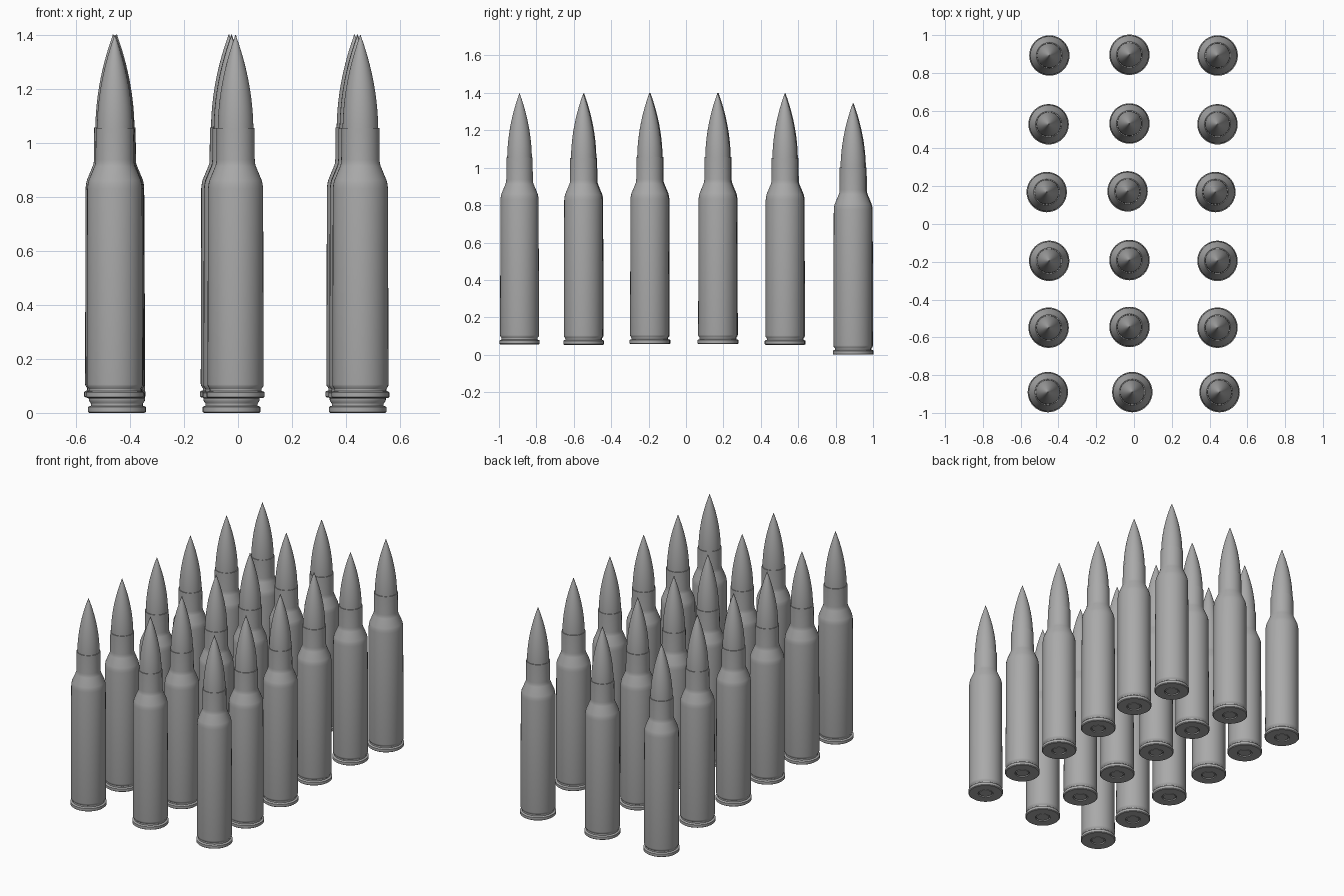
import bpy
import bmesh
import math

SIDES = 40

cube = bpy.data.objects.get("Cube")
if cube:
    bpy.data.objects.remove(cube, do_unlink=True)

metal = bpy.data.materials.new("grey metal")
metal.use_nodes = True
GREY = (0.4, 0.4, 0.4, 1)
metal.diffuse_color = GREY
metal.node_tree.nodes["Principled BSDF"].inputs["Base Color"].default_value = GREY


def lathe(name, profile):
    """Spin a (radius, height) profile about z and shade it by angle."""
    bm = bmesh.new()
    verts = [bm.verts.new((r, 0, z)) for r, z in profile]
    edges = [bm.edges.new(pair) for pair in zip(verts, verts[1:])]
    bmesh.ops.spin(bm, geom=verts + edges, cent=(0, 0, 0), axis=(0, 0, 1),
                   angle=math.tau, steps=SIDES, use_merge=False)
    bmesh.ops.remove_doubles(bm, verts=bm.verts, dist=1e-5)
    bmesh.ops.recalc_face_normals(bm, faces=bm.faces)
    mesh = bpy.data.meshes.new(name)
    bm.to_mesh(mesh)
    bm.free()
    mesh.materials.append(metal)
    obj = bpy.data.objects.new(name, mesh)
    bpy.context.collection.objects.link(obj)
    bpy.ops.object.select_all(action="DESELECT")
    obj.select_set(True)
    bpy.context.view_layer.objects.active = obj
    bpy.ops.object.shade_smooth_by_angle(angle=math.radians(32))
    return obj


# Case: primer pocket, rim, extractor groove, body, shoulder and neck
case = lathe("case", [
    (0, 0.008), (0.046, 0.008), (0.046, 0), (0.102, 0), (0.107, 0.004),
    (0.107, 0.021), (0.104, 0.024), (0.096, 0.026), (0.096, 0.034),
    (0.103, 0.044), (0.104, 0.05), (0.102, 0.775), (0.1, 0.792),
    (0.097, 0.805), (0.075, 0.858), (0.072, 0.868), (0.071, 0.882),
    (0.07, 1.0), (0.064, 1.0), (0.064, 0.985)])

# Primer: shallow disc seated in the base
primer = lathe("primer", [(0, 0.002), (0.038, 0.002), (0.042, 0.008)])

# Bullet: curved ogive with a small rounded tip
BASE, LENGTH, RADIUS = 0.985, 0.36, 0.066
ogive = []
for i in range(15):
    t = i / 14 * 0.975
    ogive.append((RADIUS * (1 - t * t), BASE + LENGTH * t))
bullet = lathe("bullet", ogive + [(0.0018, BASE + LENGTH * 0.993),
                                  (0, BASE + LENGTH * 0.995)])

# Rows from front to back: y, height, x of the three columns
ROWS = [
    (-0.89, 0.055, (-0.456, -0.009, 0.453)),
    (-0.549, 0.053, (-0.452, -0.024, 0.442)),
    (-0.195, 0.057, (-0.449, -0.024, 0.442)),
    (0.169, 0.057, (-0.462, -0.034, 0.431)),
    (0.528, 0.053, (-0.452, -0.024, 0.442)),
    (0.892, 0.0, (-0.448, -0.024, 0.443)),
]
for row, (y, z, columns) in enumerate(ROWS):
    for col, x in enumerate(columns):
        for part in (case, primer, bullet):
            first = row == 0 and col == 0
            obj = part if first else part.copy()
            if not first:
                bpy.context.collection.objects.link(obj)
                obj.name = f"{part.data.name}_row{row + 1}_column{col + 1}"
            # The middle column sits slightly further back
            inner = col == 1 and row > 0
            obj.location = (x, y + (0.004 if inner else 0), z)
